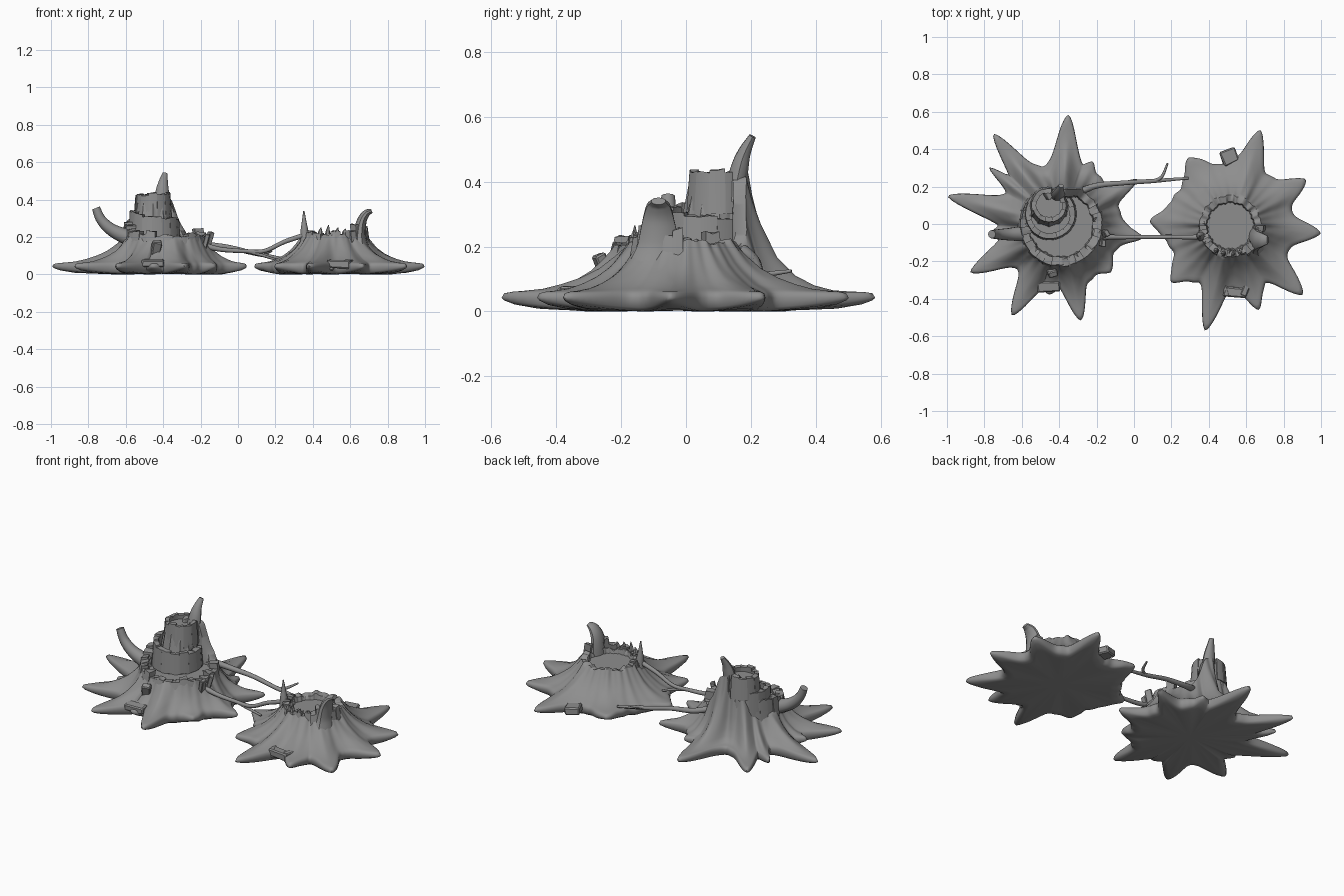
import bpy, bmesh, math, random
from mathutils import Vector

if "Cube" in bpy.data.objects:
    bpy.data.objects.remove(bpy.data.objects["Cube"])
random.seed(4)
WOOD = bpy.data.materials.new("dark_wood")
WOOD.diffuse_color = (.27, .27, .27, 1)
WOOD.use_nodes = True
WOOD.node_tree.nodes["Principled BSDF"].inputs["Base Color"].default_value = WOOD.diffuse_color


def finish(name, bm, angle=40):
    bmesh.ops.recalc_face_normals(bm, faces=bm.faces[:])
    me = bpy.data.meshes.new(name)
    bm.to_mesh(me)
    bm.free()
    me.materials.append(WOOD)
    ob = bpy.data.objects.new(name, me)
    bpy.context.collection.objects.link(ob)
    bpy.ops.object.select_all(action='DESELECT')
    ob.select_set(True)
    bpy.context.view_layer.objects.active = ob
    bpy.ops.object.shade_smooth_by_angle(angle=math.radians(angle))
    return ob


def loft(bm, rings):
    """Closed skin through rings of points, with both ends capped."""
    vs = [[bm.verts.new(p) for p in r] for r in rings]
    n = len(vs[0])
    for a, b in zip(vs, vs[1:]):
        for i in range(n):
            bm.faces.new((a[i], a[(i + 1) % n], b[(i + 1) % n], b[i]))
    for ring in (vs[0], vs[-1]):
        c = bm.verts.new(sum((v.co for v in ring), Vector()) / n)
        for i in range(n):
            bm.faces.new((ring[i], ring[(i + 1) % n], c))


def adiff(a, b):
    return abs((a - b + math.pi) % (2 * math.pi) - math.pi)


def stump(name, cx, cy, valley, rt, h0, lip, floor, tips, raised=None):
    """Flared trunk; tips = (x, y, angular width) of each root."""
    N = 288
    roots = [(math.atan2(y - cy, x - cx), math.hypot(x - cx, y - cy), w) for x, y, w in tips]
    prof = [(.94, .03), (.85, .08), (.7, .16), (.55, .29), (.4, .43), (.25, .6), (.12, .8), (.05, .91), (0, 1)]
    spokes = []
    for i in range(N):
        a = 2 * math.pi * i / N
        R, bump = valley, 0
        for ra, rl, w in roots:
            b = math.exp(-(adiff(a, ra) / w) ** 1.6)
            if valley + (rl - valley) * b > R:
                R, bump = valley + (rl - valley) * b, b
        R += .004 * math.sin(17 * a) + .003 * math.sin(29 * a + 1)
        top = rt + .003 * math.sin(13 * a) + .002 * math.sin(31 * a)
        h = h0 + .006 * math.sin(7 * a) + .004 * math.sin(19 * a)
        if raised:
            ang, width, amount = raised
            k = math.exp(-(adiff(a, ang) / width) ** 4)
            h += amount * k
            top += k * (.005 * math.sin(24 * a) - .025)
        lift = .022 * bump
        pts = [(R * .8, lift * .4), (R * .93, lift), (R * .985, lift + .012), (R, .042), (R * .985, .056)]
        p = 1 + max(0, h - h0) * 4 + .5 * bump
        for f, g in prof:
            pts.append((top + (R * .98 - top) * f, .06 + (h - .06) * g ** p))
        pts += [(top - lip, h - .005), (top - lip - .006, floor)]
        spokes.append([(cx + r * math.cos(a), cy + r * math.sin(a), z) for r, z in pts])
    bm = bmesh.new()
    loft(bm, list(zip(*spokes)))
    return finish(name, bm, 60)


def crown(name, cx, cy, r, thick, z0, hfun, a0, a1, n, jag=.02, flare=.015):
    """Broken rim made of uneven splinter blocks between two angles (degrees)."""
    bm = bmesh.new()
    for i in range(n):
        s = math.radians(a0 + (a1 - a0) * i / n)
        e = math.radians(a0 + (a1 - a0) * (i + 1.03) / n)
        out = r + random.uniform(-.003, .004)
        inn = out - thick * random.uniform(.85, 1.1)
        zt = hfun(i / n) + random.uniform(-jag, jag) * .7
        rings = []
        for k in range(2):
            ring = []
            for rad, a in ((out, s), (out, (s + e) / 2), (out, e), (inn, e), (inn, (s + e) / 2), (inn, s)):
                z = zt + random.uniform(-jag, jag) * .4 if k else z0
                rr = rad if k else rad + flare
                ring.append((cx + rr * math.cos(a), cy + rr * math.sin(a), z))
            rings.append(ring)
        loft(bm, rings)
    return finish(name, bm, 30)


def tube(name, pts, radii, sx=1.0, sy=1.0, n=10):
    """Branch along a path; sx and sy stretch its cross-section."""
    P = [Vector(p) for p in pts]
    # smooth the path by sampling a Catmull-Rom curve
    Q = [2 * P[0] - P[1]] + P + [2 * P[-1] - P[-2]]
    path, rad = [], []
    for i in range(len(P) - 1):
        a, b, c, d = Q[i:i + 4]
        for k in range(5):
            t = k / 5
            path.append(.5 * (2 * b + (c - a) * t + (2 * a - 5 * b + 4 * c - d) * t * t
                              + (3 * b - a - 3 * c + d) * t ** 3))
            rad.append(radii[i] * (1 - t) + radii[i + 1] * t)
    path.append(P[-1])
    rad.append(radii[-1])
    rings = []
    for i, p in enumerate(path):
        d = (path[min(i + 1, len(path) - 1)] - path[max(i - 1, 0)]).normalized()
        u = d.cross(Vector((0, 1, 0))).normalized()
        v = d.cross(u)
        rings.append([p + rad[i] * (u * sx * math.cos(2 * math.pi * k / n) + v * sy * math.sin(2 * math.pi * k / n))
                      for k in range(n)])
    bm = bmesh.new()
    loft(bm, rings)
    return finish(name, bm)


def tier(name, c0, r0, z0, c1, r1, z1):
    """Tapered inner trunk section with grooved bark."""
    rings = []
    for k in range(6):
        t = k / 5
        ring = []
        for i in range(64):
            a = 2 * math.pi * i / 64
            r = r0 + (r1 - r0) * t + .003 * math.sin(11 * a) + .002 * math.sin(23 * a)
            ring.append((c0[0] + (c1[0] - c0[0]) * t + r * math.cos(a),
                         c0[1] + (c1[1] - c0[1]) * t + r * math.sin(a), z0 + (z1 - z0) * t))
        rings.append(ring)
    bm = bmesh.new()
    loft(bm, rings)
    return finish(name, bm)


def chip(name, loc, size, rot=(0, 0, 0)):
    bm = bmesh.new()
    bmesh.ops.create_cube(bm, size=1)
    for v in bm.verts:
        v.co = Vector(v.co[i] * size[i] * random.uniform(.85, 1.1) for i in range(3))
    bmesh.ops.bevel(bm, geom=bm.edges[:], offset=min(size) * .15, segments=1, affect='EDGES')
    ob = finish(name, bm, 25)
    ob.location, ob.rotation_euler = loc, rot
    return ob


# Left stump body with tall back buttress
stump("left_stump", -.39, -.005, .325, .215, .205, .04, .175,
      [(-.35, .58, .15), (-.75, .48, .13), (-1.0, .15, .13), (-.88, -.26, .14), (-.65, -.49, .14),
       (-.285, -.515, .14), (.05, -.07, .12), (.02, .24, .1), (-.12, -.26, .11), (-.78, -.055, .09),
       (-.78, .305, .08), (-.46, -.37, .2), (-.22, .33, .12)],
      raised=(math.radians(100), .55, .225))
# Left stump inner tiers and broken rims
tier("left_middle_tier", (-.45, .05), .14, .12, (-.45, .06), .125, .27)
tier("left_upper_tier", (-.455, .09), .105, .25, (-.455, .1), .085, .40)
crown("left_outer_rim", -.39, -.005, .218, .045, .15, lambda t: .245 - .035 * math.sin(t * math.pi), -165, 30, 16)
crown("left_shoulder_rim", -.39, -.005, .215, .05, .15, lambda t: .25 + .05 * (1 - t), 125, 195, 6)
crown("left_middle_rim", -.45, .055, .132, .03, .18, lambda t: .345 - .07 * t, 130, 400, 12, .012, .008)
crown("left_upper_rim", -.455, .1, .09, .025, .30, lambda t: .43, 80, 430, 12, .012, .01)
tube("left_top_spike", [(-.41, .145, .34), (-.405, .165, .44), (-.40, .18, .49), (-.39, .205, .54)],
     [.045, .036, .026, .014], 1, .8)
# Left side arm
tube("left_arm", [(-.57, -.05, .19), (-.67, -.055, .235), (-.73, -.055, .29), (-.76, -.055, .355)],
     [.045, .034, .027, .022])

# Right stump with round hollow
stump("right_stump", .515, -.01, .335, .163, .215, .035, .185,
      [(.675, .50, .15), (.92, .24, .15), (1.005, -.05, .14), (.905, -.38, .15), (.67, -.46, .14),
       (.38, -.57, .13), (.20, -.31, .17), (.09, .01, .2), (.29, .36, .17), (.44, .3, .2)])
crown("right_front_rim", .515, -.01, .165, .035, .17, lambda t: .222, -190, -60, 14, .015, .01)
crown("right_side_rim", .515, -.01, .175, .045, .15, lambda t: .245 + .02 * math.sin(t * 9), -60, 0, 6)
# Curling broken horn, wide in depth
tube("right_horn", [(.655, -.09, .13), (.65, -.085, .2), (.66, -.085, .28), (.685, -.085, .325), (.715, -.085, .34)],
     [.05, .036, .027, .02, .012], 1, 1.9)
# Thorn and rim splinters
tube("right_thorn", [(.36, -.065, .18), (.355, -.065, .24), (.352, -.065, .34)], [.028, .02, .003])
for i, (x, z) in enumerate([(.44, .25), (.48, .265), (.53, .25), (.57, .245)]):
    y = -.01 - math.sqrt(.152 ** 2 - (x - .515) ** 2)
    tube("right_splinter_%d" % i, [(x, y, .19), (x, y, .225), (x + .004, y, z)], [.017, .013, .002], n=6)

# Branches bridging the two stumps
tube("back_branch", [(-.32, .16, .20), (-.2, .205, .165), (-.05, .22, .145), (.1, .23, .11), (.29, .245, .075)],
     [.02, .016, .013, .012, .007])
tube("back_branch_fork", [(.11, .23, .108), (.15, .255, .115), (.18, .325, .125)], [.01, .009, .005])
tube("front_branch", [(-.22, -.07, .165), (-.1, -.07, .135), (.03, -.07, .125), (.14, -.07, .125), (.25, -.07, .175),
                      (.37, -.07, .215)], [.018, .013, .011, .011, .012, .014])
tube("front_twig", [(.05, -.07, .124), (.12, -.07, .105), (.2, -.06, .08)], [.01, .009, .006])

# Loose bark pieces
chip("front_log", (.54, -.365, .055), (.13, .055, .045), (0, .05, -.1))
for i, x in enumerate((.485, .60)):
    chip("front_log_end_%d" % i, (x, -.345, .05), (.035, .08, .055), (0, 0, .3 - i * .7))
chip("back_chip", (.51, .36, .045), (.09, .085, .045), (0, .1, .4))
chip("front_shard", (-.44, -.255, .135), (.05, .035, .09), (.4, .1, .3))
chip("front_slab", (-.46, -.335, .06), (.12, .06, .04), (.1, 0, .05))
for i, (x, y, z) in enumerate([(-.17, -.1, .18), (-.155, -.05, .19)]):
    chip("side_shard_%d" % i, (x, y, z), (.025, .04, .08), (.1, .25, i * .6))
